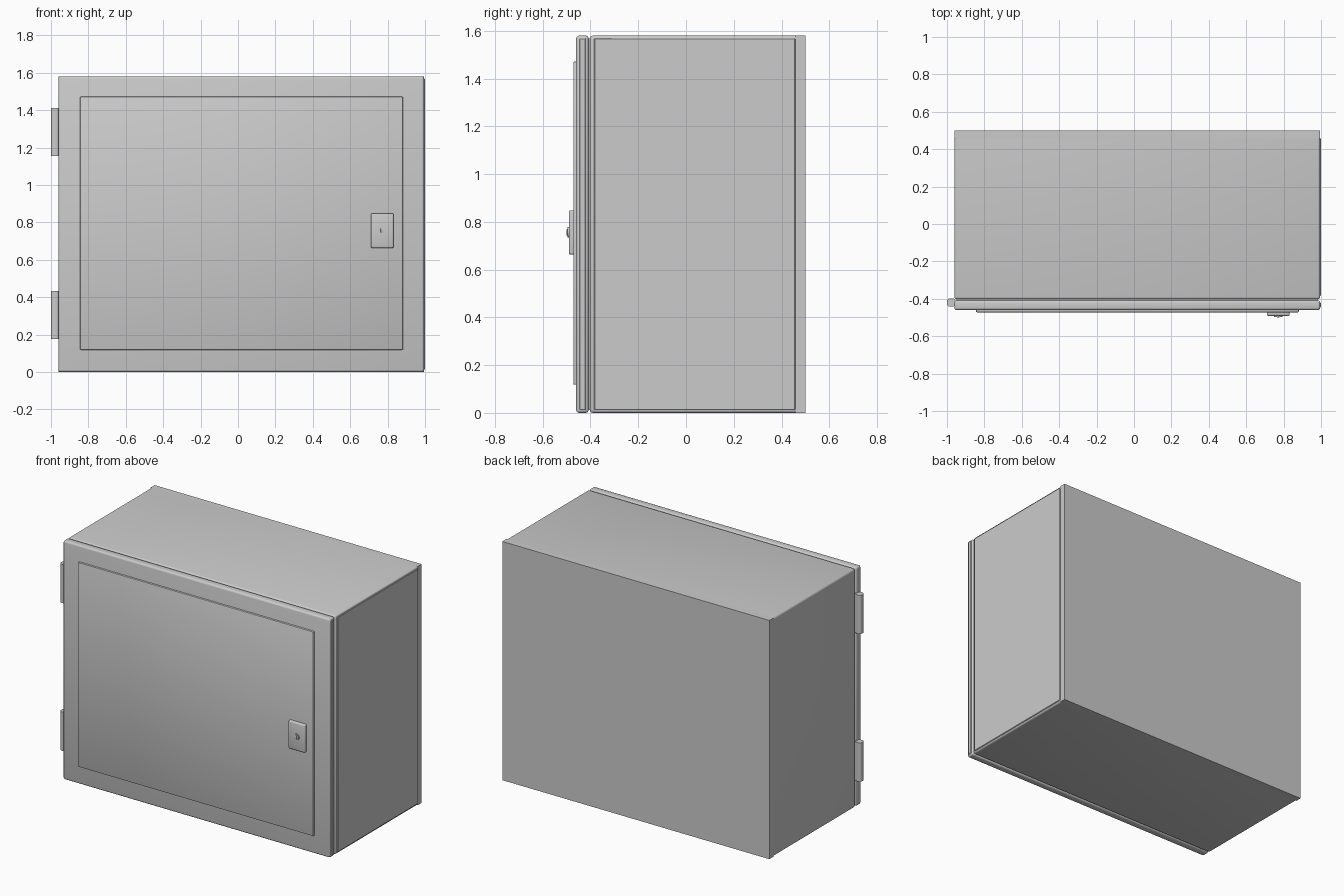
import bpy, bmesh, math
from mathutils import Matrix

if "Cube" in bpy.data.objects:
    bpy.data.objects.remove(bpy.data.objects["Cube"])


def box(name, x, y, z, bevel=0.0, segments=1, pick=None):
    """Box from (min, max) ranges; bevels the edges accepted by pick(a, b)."""
    bm = bmesh.new()
    bmesh.ops.create_cube(bm, size=1)
    for v in bm.verts:
        for i, (lo, hi) in enumerate((x, y, z)):
            v.co[i] = hi if v.co[i] > 0 else lo
    if bevel:
        edges = [e for e in bm.edges if pick is None or pick(e.verts[0].co, e.verts[1].co)]
        bmesh.ops.bevel(bm, geom=edges, offset=bevel, segments=segments,
                        profile=0.5, affect='EDGES')
    return finish(name, bm)


def finish(name, bm):
    bmesh.ops.recalc_face_normals(bm, faces=bm.faces)
    mesh = bpy.data.meshes.new(name)
    bm.to_mesh(mesh)
    bm.free()
    obj = bpy.data.objects.new(name, mesh)
    bpy.context.scene.collection.objects.link(obj)
    bpy.context.view_layer.objects.active = obj
    obj.select_set(True)
    bpy.ops.object.shade_smooth_by_angle(angle=math.radians(32))
    obj.select_set(False)
    return obj


def cylinder_y(name, x, z, radius, y0, y1, sides=32):
    """Round part whose axis runs front to back."""
    bm = bmesh.new()
    mat = Matrix.Translation((x, (y0 + y1) / 2, z)) @ Matrix.Rotation(math.pi / 2, 4, 'X')
    bmesh.ops.create_cone(bm, cap_ends=True, segments=sides, radius1=radius,
                          radius2=radius, depth=abs(y1 - y0), matrix=mat)
    return finish(name, bm)


def not_back(y_back):
    return lambda a, b: not (a.y > y_back - 1e-4 and b.y > y_back - 1e-4)


def upright(a, b):
    return abs(a.z - b.z) > 1e-4


W, H = (-0.96, 0.995), (0.0, 1.58)

# Cabinet shell with rounded edges and a square back
box("cabinet_body", W, (-0.402, 0.458), H, 0.012, 3, not_back(0.458))
box("back_panel", W, (0.458, 0.50), H)

# Recessed seal between cabinet and door
box("door_seal", (-0.948, 0.983), (-0.416, -0.395), (0.012, 1.568))

# Door with rounded rim, raised front panel
box("door", W, (-0.460, -0.408), H, 0.012, 3)
box("door_panel", (-0.845, 0.882), (-0.472, -0.455), (0.118, 1.472), 0.006, 2, not_back(-0.455))

# Lock: plate, round barrel and half-round key insert
box("lock_plate", (0.71, 0.832), (-0.491, -0.468), (0.663, 0.848), 0.008, 3, not_back(-0.468))
cylinder_y("lock_barrel", 0.771, 0.756, 0.022, -0.497, -0.485)
box("key_insert", (0.763, 0.779), (-0.50, -0.49), (0.742, 0.770), 0.003, 2, not_back(-0.49))

# Hinges: knuckle plus leaf reaching the door edge
for label, z in (("lower", (0.177, 0.434)), ("upper", (1.155, 1.411))):
    box(f"{label}_hinge_knuckle", (-1.0, -0.955), (-0.442, -0.397), z, 0.016, 4, upright)
    box(f"{label}_hinge_leaf", (-0.968, -0.945), (-0.435, -0.408), z)

# Thin overall width match: right-hand door and cabinet edge strip
for name, y in (("body", (-0.385, 0.458)), ("door", (-0.446, -0.42))):
    box(f"{name}_edge_strip", (0.99, 1.0), y, (0.012, 1.568), 0.003, 1)
